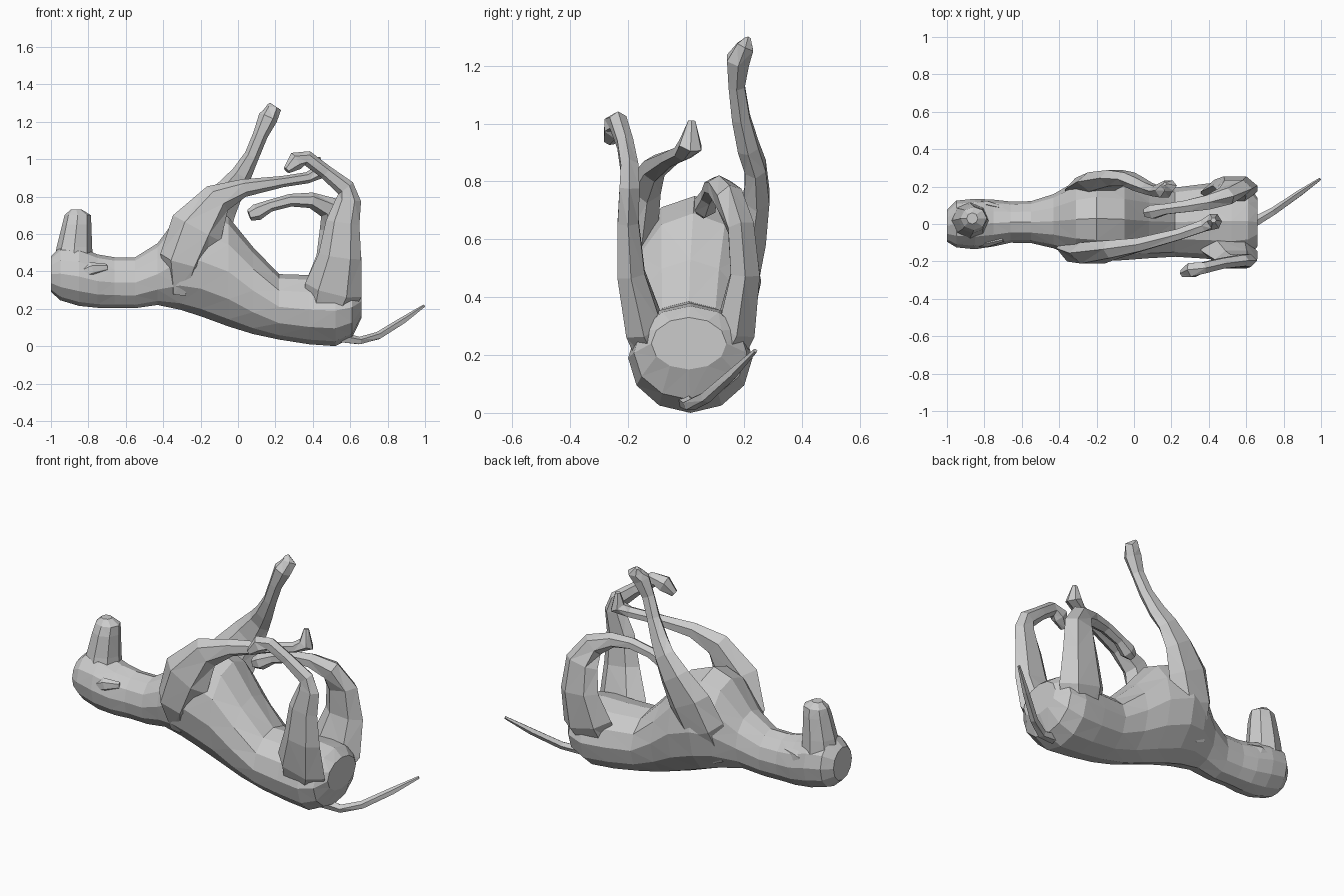
import bpy, bmesh, math
from mathutils import Vector


def loft(name, rings, sides=6, fixed=None):
    """Rings are (x, y, z, half depth in the side plane, half width across)."""
    bm = bmesh.new()
    centres = [Vector(r[:3]) for r in rings]
    loops = []
    for i, r in enumerate(rings):
        t = fixed or (centres[min(i + 1, len(rings) - 1)] - centres[max(i - 1, 0)]).normalized()
        u = Vector((0, 1, 0))
        u = (u - t * u.dot(t)).normalized()
        v = t.cross(u)
        phase = math.pi / 2
        loops.append([bm.verts.new(centres[i]
                                   + u * r[4] * math.cos(phase + k * math.tau / sides)
                                   + v * r[3] * math.sin(phase + k * math.tau / sides))
                      for k in range(sides)])
    for a, b in zip(loops, loops[1:]):
        for k in range(sides):
            n = (k + 1) % sides
            bm.faces.new((a[k], a[n], b[n], b[k]))
    bm.faces.new(loops[0][::-1])
    bm.faces.new(loops[-1])
    bmesh.ops.recalc_face_normals(bm, faces=bm.faces)
    bmesh.ops.triangulate(bm, faces=bm.faces)
    mesh = bpy.data.meshes.new(name)
    bm.to_mesh(mesh)
    bm.free()
    ob = bpy.data.objects.new(name, mesh)
    bpy.context.collection.objects.link(ob)
    return ob


# Torso, neck and skull: (x, bottom, top, half width, y)
profile = [
    (-1.00, .29, .48, .085, -.01), (-.95, .245, .53, .125, 0), (-.85, .215, .53, .135, 0),
    (-.75, .205, .49, .125, .005), (-.66, .205, .475, .11, .01), (-.55, .203, .475, .112, .01),
    (-.43, .22, .55, .145, .015), (-.31, .195, .71, .205, .025), (-.20, .16, .75, .23, .03),
    (-.05, .105, .69, .218, .025), (.08, .065, .53, .198, .015), (.22, .035, .385, .185, .01),
    (.38, .01, .38, .20, .015), (.52, .0, .38, .215, .015), (.61, .045, .37, .195, .015),
    (.66, .15, .33, .13, .01)]
loft("body", [(x, y, (b + t) / 2, (t - b) / 2, w) for x, b, t, w, y in profile],
     12, Vector((1, 0, 0)))

# Muzzle pointing up
loft("muzzle", [(-.88, .01, .40, .11, .11), (-.875, .02, .53, .095, .09),
                (-.862, .025, .65, .078, .075), (-.857, .03, .70, .07, .062),
                (-.865, .03, .73, .03, .03)], 8, Vector((0, 0, 1)))

# Folded ears, lying close to the head
for s, side in ((1, "left"), (-1, "right")):
    loft(side + "_ear", [(-.88, s * .105, .37, .03, .02), (-.78, s * .105, .41, .04, .02),
                         (-.70, s * .085, .42, .02, .012)], 6)

# Front legs: one raised, one reaching backwards
loft("raised_front_leg", [
    (-.31, .10, .30, .06, .08), (-.24, .185, .47, .14, .075), (-.18, .225, .62, .14, .06),
    (-.10, .245, .75, .10, .05), (-.03, .24, .85, .07, .042), (.02, .215, .92, .055, .042),
    (.075, .19, 1.02, .04, .036), (.12, .175, 1.13, .04, .032), (.16, .18, 1.22, .052, .045),
    (.185, .205, 1.265, .045, .035), (.165, .215, 1.295, .01, .01)])
loft("reaching_front_leg", [
    (-.31, -.06, .30, .06, .08), (-.29, -.13, .46, .13, .085), (-.22, -.155, .63, .145, .065),
    (-.11, -.135, .79, .085, .055), (.03, -.11, .845, .048, .042), (.24, -.055, .88, .03, .034),
    (.37, -.01, .90, .03, .036), (.43, .015, .925, .045, .045), (.425, .02, 1.01, .015, .014)])

# Hind legs with broad thighs
loft("right_hind_leg", [
    (.46, -.07, .14, .11, .08), (.51, -.145, .30, .155, .075), (.545, -.19, .48, .115, .055),
    (.56, -.20, .66, .09, .042), (.59, -.195, .78, .068, .04), (.575, -.195, .845, .05, .035),
    (.47, -.21, .93, .038, .032), (.37, -.235, 1.005, .04, .034),
    (.31, -.245, .99, .05, .044), (.26, -.265, .94, .02, .022)])
loft("left_hind_leg", [
    (.46, .09, .14, .11, .08), (.51, .175, .30, .155, .075), (.54, .205, .48, .12, .058),
    (.535, .19, .64, .10, .052), (.49, .15, .74, .065, .052), (.39, .115, .78, .042, .045),
    (.28, .095, .78, .034, .036), (.17, .08, .75, .032, .032), (.10, .065, .715, .045, .042),
    (.06, .06, .70, .03, .025)])

# Tail
loft("tail", [(.55, 0, .045, .03, .035), (.65, .015, .028, .022, .028),
              (.75, .07, .055, .022, .022), (.88, .16, .135, .02, .018),
              (.995, .24, .215, .008, .008)], 5)
